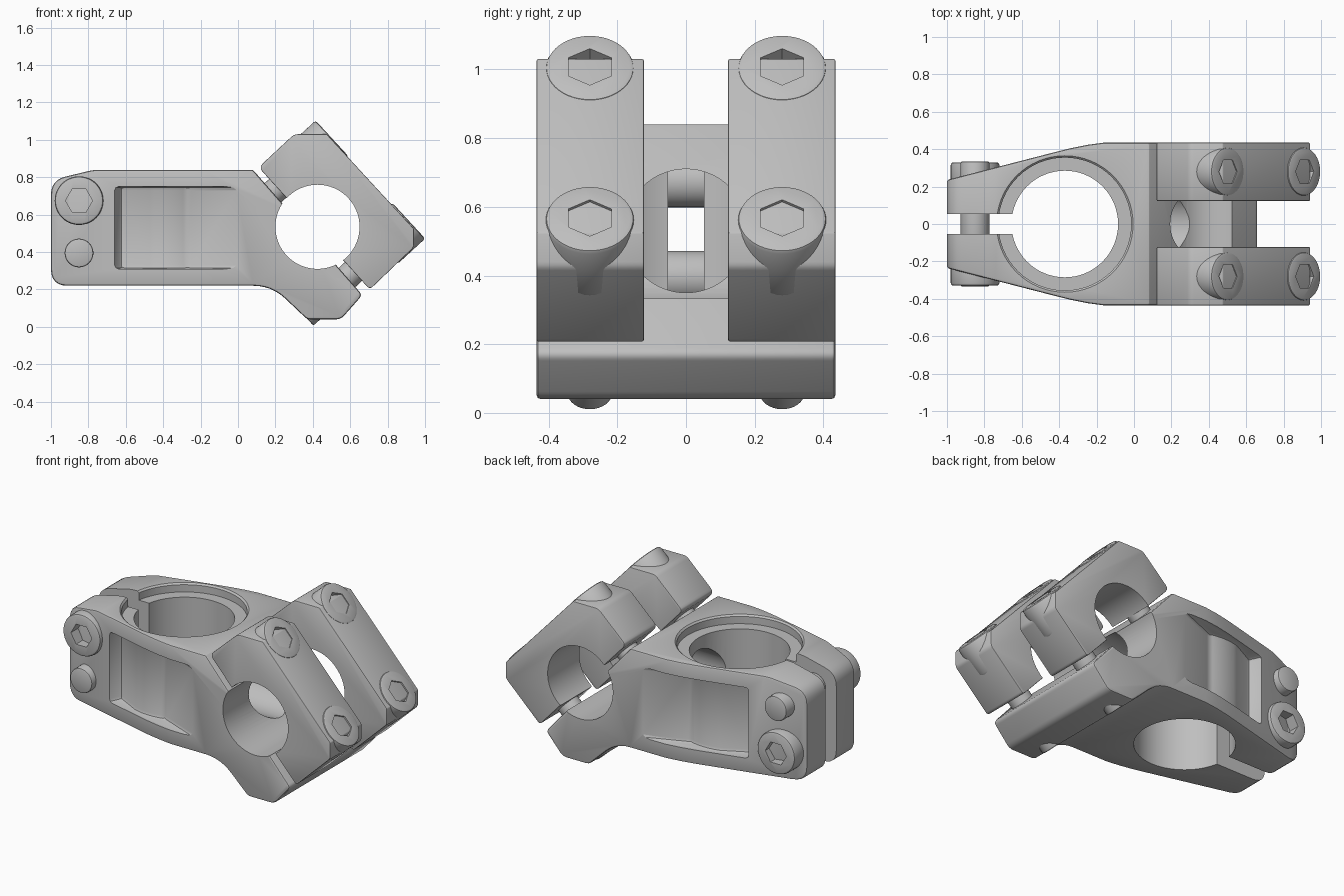
import bpy, bmesh
from math import cos, sin, pi, radians
from mathutils import Vector, Matrix

if "Cube" in bpy.data.objects:
    bpy.data.objects.remove(bpy.data.objects["Cube"])

grey = bpy.data.materials.new("brushed_grey")
grey.use_nodes = True
grey.diffuse_color = (0.52, 0.52, 0.52, 1)
grey.node_tree.nodes["Principled BSDF"].inputs["Base Color"].default_value = (0.52, 0.52, 0.52, 1)

X, Y, Z = Vector((1, 0, 0)), Vector((0, 1, 0)), Vector((0, 0, 1))
OUT = Vector((0.736, 0, 0.677))      # direction the bar clamp faces
BAR = Vector((0.425, 0, 0.535))      # centre of the handlebar hole
BORE = Vector((-0.37, 0, 0))         # axis of the steerer bore


def make(name, bm):
    bmesh.ops.recalc_face_normals(bm, faces=bm.faces)
    mesh = bpy.data.meshes.new(name)
    bm.to_mesh(mesh)
    bm.free()
    ob = bpy.data.objects.new(name, mesh)
    bpy.context.collection.objects.link(ob)
    mesh.materials.append(grey)
    return ob


def rounded(corners, steps=6):
    """Outline from (a, b, radius) corners, each radius turned into a curve."""
    pts = []
    for i, (a, b, r) in enumerate(corners):
        p = Vector((a, b))
        if not r:
            pts.append(p)
            continue
        before = Vector(corners[i - 1][:2]) - p
        after = Vector(corners[(i + 1) % len(corners)][:2]) - p
        s, e = p + before.normalized() * r, p + after.normalized() * r
        for k in range(steps + 1):
            t = k / steps
            pts.append(s * (1 - t) ** 2 + p * (2 * t * (1 - t)) + e * t * t)
    return pts


def prism(name, pts, lo, hi, up="z"):
    """Extrude an outline along z (points are x, y) or along y (points are x, z)."""
    bm = bmesh.new()
    place = (lambda p: (p[0], p[1], lo)) if up == "z" else (lambda p: (p[0], lo, p[1]))
    face = bm.faces.new([bm.verts.new(place(p)) for p in pts])
    new = bmesh.ops.extrude_face_region(bm, geom=[face])["geom"]
    move = (Z if up == "z" else Y) * (hi - lo)
    bmesh.ops.translate(bm, vec=move, verts=[v for v in new if isinstance(v, bmesh.types.BMVert)])
    return make(name, bm)


def cylinder(name, start, end, r, side=Y, sides=64, r2=None):
    """Cylinder or cone between two points; its first corner lies along side."""
    axis = (end - start).normalized()
    frame = Matrix((side, axis.cross(side), axis)).transposed().to_4x4()
    frame.translation = (start + end) / 2
    bm = bmesh.new()
    bmesh.ops.create_cone(bm, cap_ends=True, segments=sides, radius1=r,
                          radius2=r if r2 is None else r2,
                          depth=(end - start).length, matrix=frame)
    return make(name, bm)


def apply(ob, mod):
    bpy.context.view_layer.objects.active = ob
    bpy.ops.object.modifier_apply(modifier=mod.name)


def combine(ob, cutter, operation="DIFFERENCE"):
    mod = ob.modifiers.new("cut", "BOOLEAN")
    mod.object, mod.operation, mod.solver = cutter, operation, "EXACT"
    apply(ob, mod)
    bpy.data.objects.remove(cutter)


def bevel(ob, width, segments=2):
    mod = ob.modifiers.new("bevel", "BEVEL")
    mod.width, mod.segments = width, segments
    mod.limit_method, mod.angle_limit = "ANGLE", radians(30)
    apply(ob, mod)


def finish(ob):
    bpy.ops.object.select_all(action="DESELECT")
    ob.select_set(True)
    bpy.context.view_layer.objects.active = ob
    bpy.ops.object.shade_smooth_by_angle(angle=radians(28))


def bar_hole():
    return cylinder("bar_cutter", BAR - Y, BAR + Y, 0.225, X)


# Main body: side profile crossed with the tapered plan outline
body = prism("stem_body", rounded([
    (-1, 0.22, 0.09), (0.18, 0.22, 0.1), (0.37, 0.04, 0.02), (0.55, 0.04, 0.03),
    (0.665, 0.17, 0.025), (0.08, 0.84, 0), (-0.77, 0.84, 0.03), (-1, 0.785, 0.08)]),
    -0.6, 0.6, "y")
edge = [(-1.1, 0.21), (-0.42, 0.385), (-0.34, 0.405), (-0.25, 0.423), (-0.16, 0.435), (0.9, 0.435)]
plan = prism("plan_cutter", edge + [(x, -y) for x, y in reversed(edge)], -0.2, 1.2)
combine(body, plan, "INTERSECT")
bevel(body, 0.012)

# Side pockets whose floor wraps around the bore
for s in (1, -1):
    floor = [(-0.69, 0.6), (-0.66, 0.325), (-0.625, 0.25)]
    for k in range(9):
        a = radians(107 - 34 * k / 8)
        floor.append((BORE.x + 0.345 * cos(a), 0.345 * sin(a)))
    floor += [(0.03, 0.45), (0.03, 0.6)]
    pocket = prism("pocket_cutter", [(x, s * y) for x, y in floor], 0.31, 0.75)
    bevel(pocket, 0.02)
    combine(body, pocket)

# Steerer bore, its top recess, the lightening hole, bar hole and pinch slot
combine(body, cylinder("bore_cutter", BORE - Z, BORE + 2 * Z, 0.285, X))
combine(body, cylinder("recess_cutter", BORE + 0.785 * Z, BORE + Z, 0.355, X))
combine(body, cylinder("chamfer_cutter", BORE + 0.825 * Z, BORE + 0.865 * Z, 0.35, X, r2=0.39))
combine(body, cylinder("window_cutter", Vector((-0.3, 0, 0.53)), Vector((0.4, 0, 0.53)), 0.18))
combine(body, bar_hole())
slot = [(-1.1, -0.053), (-0.55, -0.053), (-0.55, 0.053), (-1.1, 0.053)]
combine(body, prism("slot_cutter", slot, -0.1, 1.1))
finish(body)


def socket_bolt(name, top, axis, side, head, length, rod):
    """Bolt with a hexagon socket; axis points out of the head."""
    cap = cylinder(name + "_head", top - axis * head, top, 0.13, side, 48)
    bevel(cap, 0.014)
    combine(cap, cylinder("hex_cutter", top - axis * 0.07, top + axis * 0.1, 0.072, side, 6))
    finish(cap)
    shank = cylinder(name + "_shank", top - axis * length, top - axis * (head - 0.02), rod, side, 32)
    bevel(shank, 0.01)
    finish(shank)


# Two front caps with their bolts
for s, label in ((1, "back"), (-1, "front")):
    cap = prism(label + "_bar_cap", rounded([
        (0.30, 1.03, 0.02), (0.475, 1.03, 0), (0.94, 0.525, 0), (0.94, 0.425, 0.015),
        (0.705, 0.20, 0.02), (0.11, 0.853, 0.03)], 3),
        min(s * 0.123, s * 0.435), max(s * 0.123, s * 0.435), "y")
    bevel(cap, 0.01)
    combine(cap, bar_hole())
    finish(cap)
    for where, x, z, length in (("upper", 0.50, 1.005, 0.6), ("lower", 0.91, 0.565, 0.755)):
        top = Vector((x, s * 0.28, z)) + OUT * 0.004
        socket_bolt(f"{label}_{where}_bar_bolt", top, OUT, Y, 0.2, length, 0.068)

# Two pinch bolts, fitted from opposite sides
for s, z, label in ((-1, 0.675, "upper"), (1, 0.395, "lower")):
    top = Vector((-0.85, s * 0.33, z))
    socket_bolt(label + "_pinch_bolt", top, Y * s, Z, 0.15, 0.665, 0.077)
